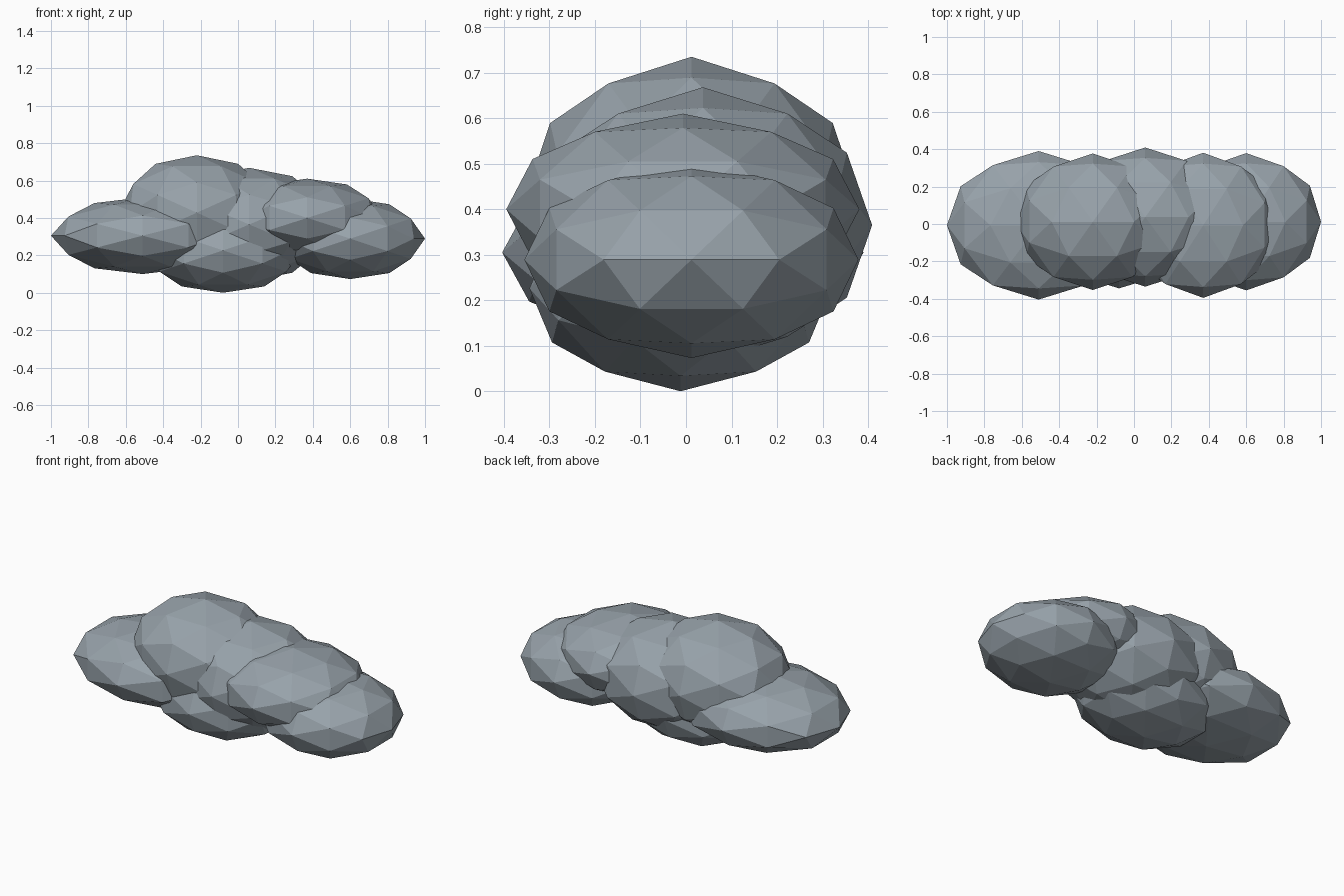
import bpy, bmesh
from mathutils import Vector

if "Cube" in bpy.data.objects:
    bpy.data.objects.remove(bpy.data.objects["Cube"])

# One flat stormy grey-blue
grey = bpy.data.materials.new("cloud_grey")
grey.diffuse_color = (0.31, 0.36, 0.40, 1)
grey.use_nodes = True
grey.node_tree.nodes["Principled BSDF"].inputs["Base Color"].default_value = grey.diffuse_color

PHI = (1 + 5 ** 0.5) / 2


def puff(name, centre, radii):
    """Faceted 80-sided ball, with an edge midpoint on each axis, stretched to the radii."""
    bm = bmesh.new()
    for a in (-1, 1):
        for b in (-PHI, PHI):
            for co in ((a, 0, b), (0, b, a), (b, a, 0)):
                bm.verts.new(co)
    bmesh.ops.convex_hull(bm, input=bm.verts[:])
    bmesh.ops.subdivide_edges(bm, edges=bm.edges[:], cuts=1, use_grid_fill=True)
    bmesh.ops.triangulate(bm, faces=bm.faces[:])
    for v in bm.verts:
        n = v.co.normalized()
        v.co = Vector(n[i] * radii[i] for i in range(3))
    bmesh.ops.recalc_face_normals(bm, faces=bm.faces[:])
    mesh = bpy.data.meshes.new(name)
    bm.to_mesh(mesh)
    bm.free()
    mesh.materials.append(grey)
    obj = bpy.data.objects.new(name, mesh)
    obj.location = centre
    bpy.context.collection.objects.link(obj)


# Overlapping cloud puffs
puff("left_puff", (-0.51, -0.007, 0.305), (0.49, 0.397, 0.205))
puff("top_puff", (-0.22, 0.012, 0.428), (0.42, 0.365, 0.307))
puff("middle_puff", (0.06, 0.037, 0.365), (0.44, 0.372, 0.303))
puff("upper_right_puff", (0.37, -0.007, 0.40), (0.405, 0.388, 0.21))
puff("right_puff", (0.60, 0.012, 0.289), (0.40, 0.367, 0.216))
puff("bottom_puff", (-0.08, -0.012, 0.226), (0.42, 0.332, 0.226))
